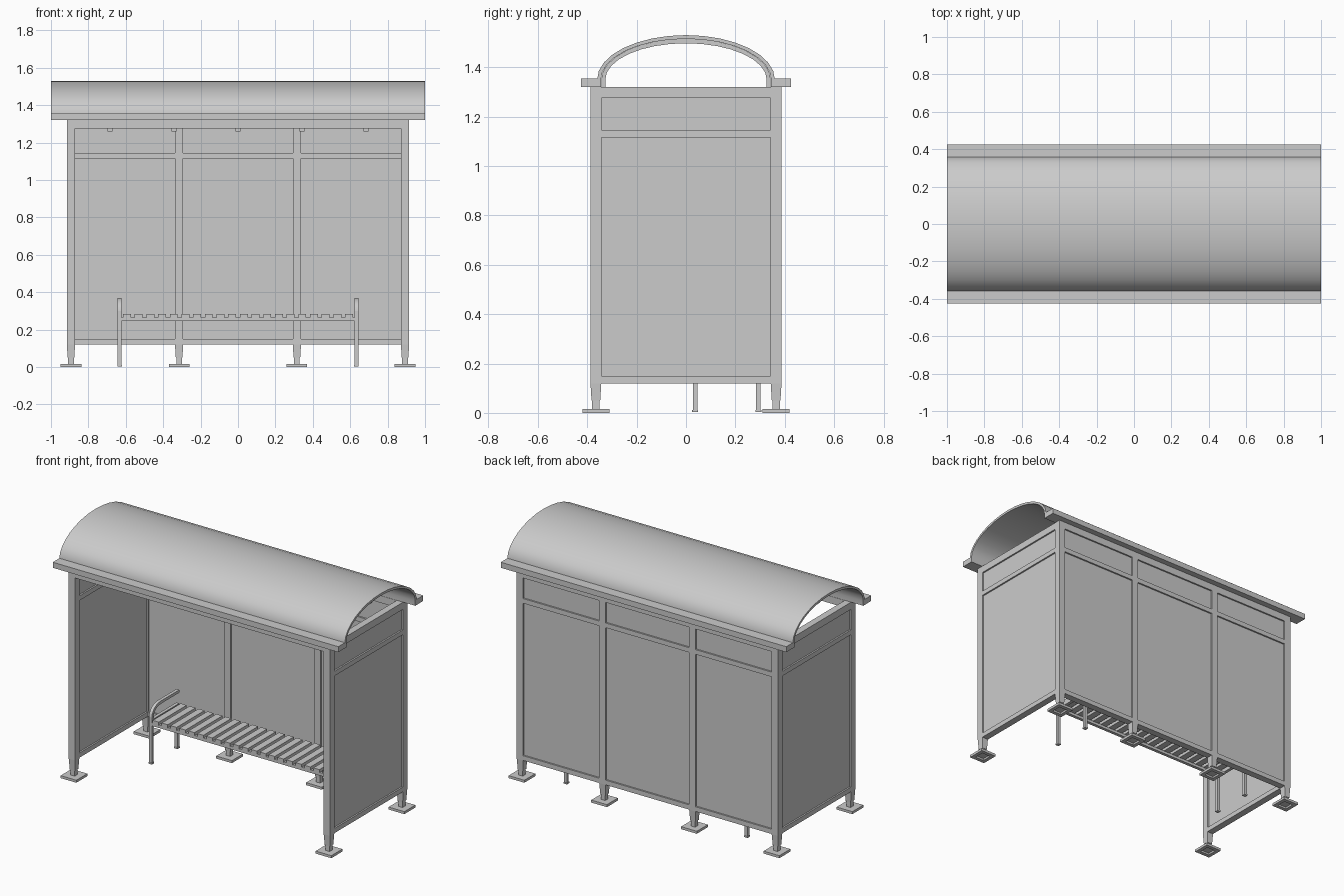
import bpy, bmesh, math
from mathutils import Vector

if "Cube" in bpy.data.objects:
    bpy.data.objects.remove(bpy.data.objects["Cube"])

GREY = bpy.data.materials.new("plain grey")
GREY.use_nodes = True
GREY.diffuse_color = (0.6, 0.6, 0.6, 1)
GREY.node_tree.nodes["Principled BSDF"].inputs["Base Color"].default_value = (0.6, 0.6, 0.6, 1)


def finish(name, bm):
    bmesh.ops.recalc_face_normals(bm, faces=bm.faces)
    mesh = bpy.data.meshes.new(name)
    bm.to_mesh(mesh)
    bm.free()
    mesh.materials.append(GREY)
    obj = bpy.data.objects.new(name, mesh)
    bpy.context.collection.objects.link(obj)
    return obj


def add_box(bm, x, y, z):
    """Box between (low, high) pairs on each axis."""
    verts = bmesh.ops.create_cube(bm, size=1)["verts"]
    for v in verts:
        v.co = Vector([(a + b) / 2 + c * (b - a) for (a, b), c in zip((x, y, z), v.co)])
    return verts


def box(name, x, y, z):
    bm = bmesh.new()
    add_box(bm, x, y, z)
    return finish(name, bm)


def around(c, half):
    return (c - half, c + half)


def smooth(obj):
    bpy.ops.object.select_all(action='DESELECT')
    obj.select_set(True)
    bpy.context.view_layer.objects.active = obj
    bpy.ops.object.shade_smooth_by_angle(angle=math.radians(35))


def extrude_section(name, section, x0, x1):
    """Closed (y, z) outline extruded along x."""
    bm = bmesh.new()
    face = bm.faces.new([bm.verts.new((x0, y, z)) for y, z in section])
    new = bmesh.ops.extrude_face_region(bm, geom=[face])["geom"]
    bmesh.ops.translate(bm, vec=(x1 - x0, 0, 0),
                        verts=[v for v in new if isinstance(v, bmesh.types.BMVert)])
    return finish(name, bm)


def arch(half_width, rise, spring, foot, steps=16):
    pts = [(half_width * math.cos(math.pi * i / steps),
            spring + rise * math.sin(math.pi * i / steps)) for i in range(steps + 1)]
    return [(half_width, foot)] + pts + [(-half_width, foot)]


POST_X, MID_X, POST_Y, HALF = 0.893, 0.315, 0.365, 0.022
BASE, EAVE = 0.12, 1.32


def post(name, x, y):
    """Square post with a tapered foot on a base plate."""
    bm = bmesh.new()
    add_box(bm, around(x, HALF), around(y, HALF), (BASE, EAVE))
    for v in add_box(bm, around(x, HALF), around(y, HALF), (0.05, BASE)):
        if v.co.z < 0.1:
            v.co.x = x + (v.co.x - x) * 0.8
            v.co.y = y + (v.co.y - y) * 0.8
    add_box(bm, around(x, 0.015), around(y, 0.015), (0.015, 0.05))
    finish(name, bm)
    # base plate with a recessed socket underneath
    bm = bmesh.new()
    add_box(bm, around(x, 0.055), around(y, 0.055), (0, 0.016))
    bm.normal_update()
    under = min(bm.faces, key=lambda f: f.calc_center_median().z)
    bmesh.ops.inset_region(bm, faces=[under], thickness=0.033)
    bmesh.ops.inset_region(bm, faces=[under], thickness=0.004, depth=-0.01)
    finish(name + "_plate", bm)


# Posts
for side, s in (("left", 1), ("right", -1)):
    post(side + "_front_post", s * POST_X, -POST_Y)
    post(side + "_back_post", s * POST_X, POST_Y)
    post(side + "_middle_post", s * MID_X, POST_Y)

# Rails and panels of the walls
RAILS = (("bottom", BASE, 0.15), ("middle", 1.115, 1.145), ("top", 1.275, EAVE))
PANELS = (("main", 0.15, 1.115), ("upper", 1.145, 1.275))
EDGE = POST_X - HALF
bays = (("left", MID_X + HALF, EDGE), ("centre", HALF - MID_X, MID_X - HALF),
        ("right", -EDGE, -MID_X - HALF))
ends = (HALF - POST_Y, POST_Y - HALF)
for label, z0, z1 in RAILS:
    for side, s in (("left", 1), ("right", -1)):
        box(side + "_" + label + "_rail", around(s * POST_X, HALF), ends, (z0, z1))
    for bay, a, b in bays:
        box("back_" + bay + "_" + label + "_rail", (a, b), around(POST_Y, HALF), (z0, z1))
for label, z0, z1 in PANELS:
    for side, s in (("left", 1), ("right", -1)):
        box(side + "_" + label + "_panel", around(s * POST_X, 0.012), ends, (z0, z1))
    for bay, a, b in bays:
        box("back_" + bay + "_" + label + "_panel", (a, b), around(POST_Y, 0.012), (z0, z1))
box("front_beam", (-EDGE, EDGE), around(-POST_Y, HALF), (1.275, EAVE))

# Barrel roof, its ribs and the eaves
outer = arch(0.36, 0.18, 1.35, EAVE)
middle = arch(0.345, 0.165, 1.35, EAVE)
smooth(extrude_section("roof_sheet", outer + middle[::-1], -1, 1))
rib = arch(0.343, 0.165, 1.35, 1.26) + arch(0.327, 0.147, 1.35, 1.26)[::-1]
for i in range(5):
    x = (i - 2) * 0.342
    smooth(extrude_section("roof_rib", rib, x - 0.014, x + 0.014))
for label, s in (("back", 1), ("front", -1)):
    box(label + "_eave", (-1, 1), sorted((s * 0.355, s * 0.425)), (EAVE, 1.355))

# Bench seat
LEG_Y = (0.037, 0.293)
for y in LEG_Y:
    box("bench_rail", (-0.63, 0.63), around(y, 0.01), (0.247, 0.266))
slats = bmesh.new()
for i in range(20):
    add_box(slats, around((i - 9.5) * 0.0625, 0.021), (0.025, 0.305), (0.264, 0.285))
finish("bench_slats", slats)

# Bench legs and curved armrests
for side, s in (("left", 1), ("right", -1)):
    x = s * 0.633
    across = around(x, 0.01)
    box(side + "_bench_side_rail", across, LEG_Y, (0.247, 0.285))
    for y, top in zip(LEG_Y, (0.3, 0.285)):
        box(side + "_bench_leg", across, around(y, 0.009), (0.005, top))
        box(side + "_bench_foot", around(x, 0.012), around(y, 0.012), (0.003, 0.012))
    bends = [math.pi / 2 * i / 6 for i in range(7)]
    top_curve = [(0.118 - 0.09 * math.cos(t), 0.3 + 0.07 * math.sin(t)) for t in bends]
    low_curve = [(0.118 - 0.072 * math.cos(t), 0.3 + 0.052 * math.sin(t)) for t in bends]
    section = top_curve + [(0.302, 0.37), (0.302, 0.352)] + low_curve[::-1]
    smooth(extrude_section(side + "_armrest", section, *across))
